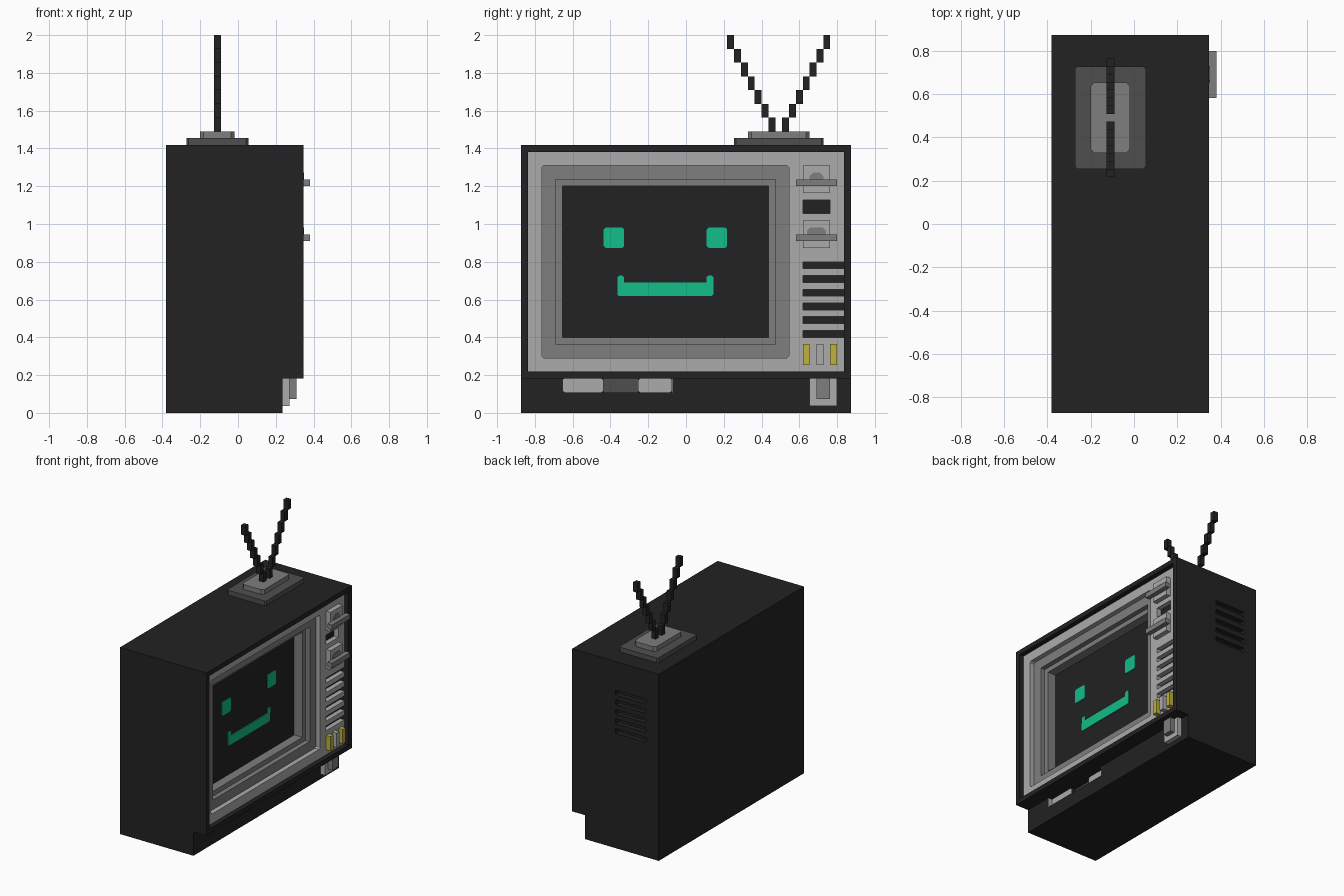
import bpy
import bmesh
from mathutils import Vector

if "Cube" in bpy.data.objects:
    bpy.data.objects.remove(bpy.data.objects["Cube"], do_unlink=True)

U = 2 / 55  # one grid block


def material(name, rgb):
    m = bpy.data.materials.new(name)
    m.use_nodes = True
    m.diffuse_color = (*rgb, 1)
    m.node_tree.nodes["Principled BSDF"].inputs["Base Color"].default_value = (*rgb, 1)
    return m


CHARCOAL = material("charcoal", (0.016, 0.016, 0.016))
LIGHT = material("light grey", (0.41, 0.41, 0.41))
MID = material("mid grey", (0.21, 0.21, 0.21))
DARK = material("dark grey", (0.078, 0.078, 0.078))
YELLOW = material("yellow", (0.52, 0.44, 0.05))
GREEN = material("green", (0.006, 0.51, 0.25))


def add_box(bm, x, y, z, chamfer=0, axis=0):
    """Box given by ranges in blocks; chamfers the edges running along axis."""
    r = (x, y, z)
    verts = bmesh.ops.create_cube(bm, size=1)["verts"]
    for v in verts:
        v.co = Vector([(r[i][0] if v.co[i] < 0 else r[i][1]) * U for i in range(3)])
    if chamfer:
        edges = [e for e in {e for v in verts for e in v.link_edges}
                 if abs((e.verts[0].co - e.verts[1].co)[axis]) > 1e-6]
        bmesh.ops.bevel(bm, geom=edges, offset=chamfer * U, segments=1, affect='EDGES')


def boxes(name, mat, *specs):
    bm = bmesh.new()
    for s in specs:
        add_box(bm, *s)
    me = bpy.data.meshes.new(name)
    bm.to_mesh(me)
    bm.free()
    me.materials.append(mat)
    ob = bpy.data.objects.new(name, me)
    bpy.context.collection.objects.link(ob)
    return ob


def cut(ob, *specs):
    """Carve boxes out of an object."""
    for s in specs:
        cutter = boxes("cutter", ob.data.materials[0], s)
        cutter.hide_render = True
        mod = ob.modifiers.new("cut", 'BOOLEAN')
        mod.operation, mod.solver, mod.object = 'DIFFERENCE', 'EXACT', cutter
        bpy.context.view_layer.objects.active = ob
        bpy.ops.object.modifier_apply(modifier=mod.name)
        bpy.data.objects.remove(cutter, do_unlink=True)


# Cabinet: side profile with a set-back foot, extruded across the width
profile = [(-10.5, 0), (6.5, 0), (6.5, 5), (9.5, 5), (9.5, 39), (-10.5, 39)]
bm = bmesh.new()
face = bm.faces.new([bm.verts.new((x * U, -24 * U, z * U)) for x, z in profile])
ext = bmesh.ops.extrude_face_region(bm, geom=[face])["geom"]
bmesh.ops.translate(bm, vec=(0, 48 * U, 0),
                    verts=[g for g in ext if isinstance(g, bmesh.types.BMVert)])
bmesh.ops.recalc_face_normals(bm, faces=bm.faces[:])
mesh = bpy.data.meshes.new("cabinet")
bm.to_mesh(mesh)
bm.free()
mesh.materials.append(CHARCOAL)
cabinet = bpy.data.objects.new("cabinet", mesh)
bpy.context.collection.objects.link(cabinet)

cut(cabinet,
    ((7.5, 11), (-23, 23), (6, 38)),       # fascia recess
    ((4.5, 11), (-21, 15), (8, 36)),       # screen well
    ((5.5, 7), (-18, -2), (3, 5)),         # slot in the foot
    ((4.5, 6), (-12, -7), (3, 5)))         # deeper middle of the slot
cut(cabinet, *[((-7.5, -0.5), (23, 25), (z, z + 1)) for z in range(24, 33, 2)])  # side vents

# Fascia with screen opening, display window and speaker slots
fascia = boxes("fascia", LIGHT, ((7.5, 8.5), (-23, 23), (6, 38)))
cut(fascia, ((7, 9), (-21, 15), (8, 36), 0.3), ((7, 9), (17, 21), (29, 31)))
cut(fascia, *[((7, 9), (17, 24), (z, z + 1)) for z in range(11, 22, 2)])

# Stepped screen surround
outer_ring = boxes("outer_screen_ring", MID, ((4.5, 7.5), (-21, 15), (8, 36)))
cut(outer_ring, ((4, 8), (-19, 13), (10, 34)))
inner_ring = boxes("inner_screen_ring", MID, ((4.5, 6.5), (-19, 13), (10, 34)))
cut(inner_ring, ((4, 8), (-18, 12), (11, 33)))

# Screen and its face
boxes("screen", CHARCOAL, ((4.5, 4.6), (-18, 12), (11, 33)))
for name, y in (("right_eye", -12), ("left_eye", 3)):
    boxes(name, GREEN, ((4.6, 4.75), (y, y + 3), (24, 27), 0.3))
boxes("mouth", GREEN,
      ((4.6, 4.75), (-10, 4), (17, 19), 0.25),
      ((4.6, 4.74), (-10, -9), (18, 20), 0.25),
      ((4.6, 4.74), (3, 4), (18, 20), 0.25))

# Two dials: backing plate, painted half disc and grip bar
for name, z, half in (("upper", 32, 1), ("lower", 24, 1.4)):
    boxes(name + "_dial_plate", LIGHT, ((8.5, 9.5), (17, 21), (z, z + 4)))
    boxes(name + "_dial_disc", MID,
          ((9.5, 9.6), (19 - half, 19 + half), (z + 1.4, z + 3), 0.5))
    boxes(name + "_dial_grip", MID, ((9.5, 10.5), (16, 22), (z + 1, z + 2)))

# Push buttons
for name, y, mat in (("first", 17, YELLOW), ("middle", 19, LIGHT), ("last", 21, YELLOW)):
    boxes(name + "_button", mat, ((8.5, 9.5), (y, y + 1), (7, 10)))

# Foot slot lining and switch
boxes("slot_lining", LIGHT,
      ((5.5, 5.6), (-18, -12), (3, 5), 0.3),
      ((5.5, 5.6), (-7, -2), (3, 5), 0.3),
      ((5.5, 6.5), (-18, -17.9), (3, 5)),
      ((5.5, 6.5), (-2.1, -2), (3, 5)))
boxes("slot_middle", DARK, ((4.5, 4.6), (-12, -7), (3, 5)))
boxes("switch_plate", LIGHT, ((6.5, 7.5), (18, 22), (1, 5)))
boxes("switch_knob", MID, ((7.5, 8.5), (19, 21), (2, 5)))

# Aerial: two plates and a pair of stepped rods
boxes("aerial_base", DARK, ((-7.5, 1.5), (7, 20), (39, 40), 0.3, 2))
boxes("aerial_mount", MID, ((-5.5, -0.5), (9, 18), (40, 41), 0.5, 2))
for name, start, step in (("aerial_rod_right", 12, -1), ("aerial_rod_left", 14, 1)):
    boxes(name, CHARCOAL, *[((-3.5, -2.5), (start + step * i, start + step * i + 1),
                             (41 + 2 * i, 43 + 2 * i)) for i in range(7)])
